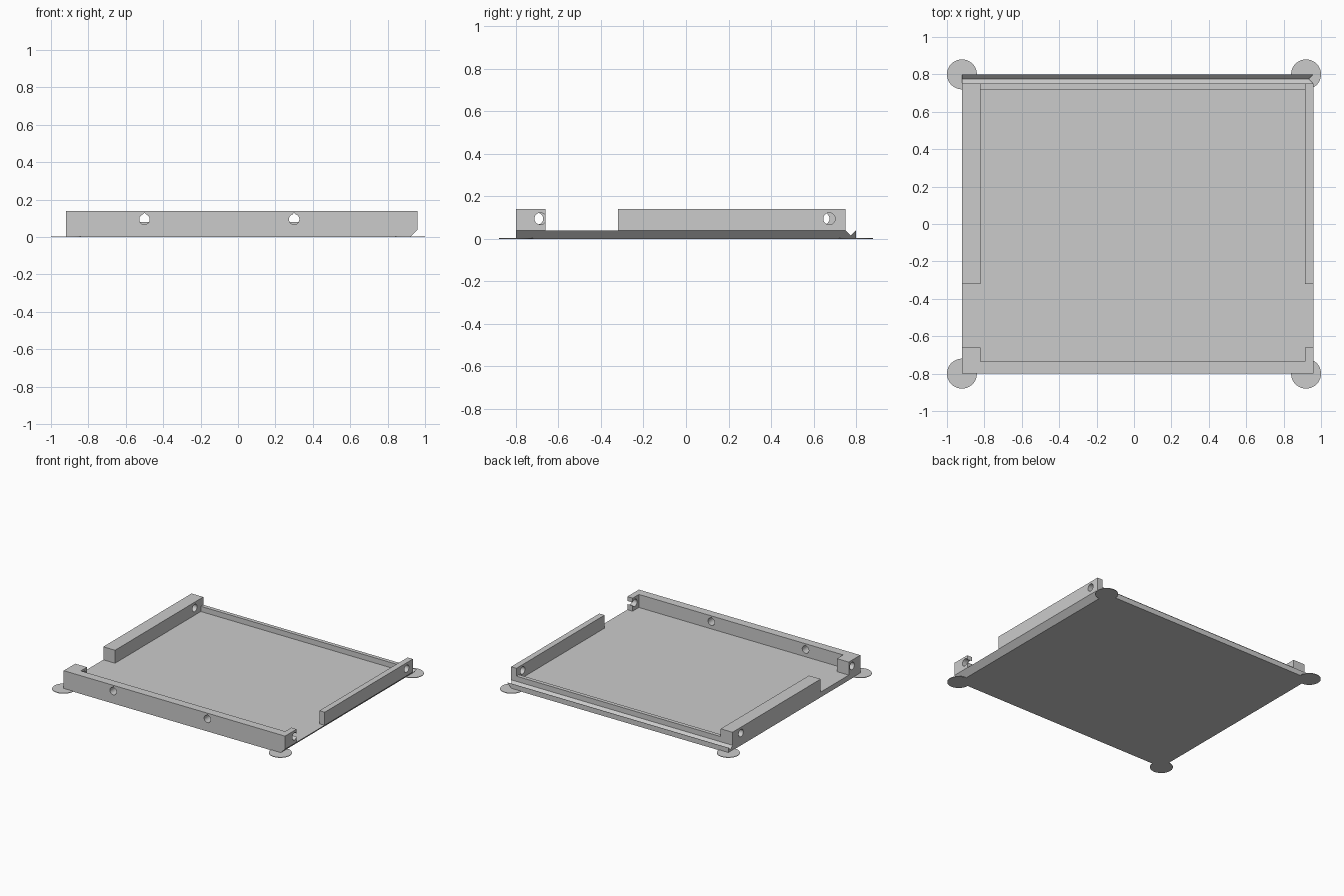
import bpy, bmesh, math
from mathutils import Vector

old = bpy.data.objects.get("Cube")
if old:
    bpy.data.objects.remove(old, do_unlink=True)

grey = bpy.data.materials.new("light_grey")
grey.use_nodes = True
colour = (0.6, 0.6, 0.6, 1)
grey.diffuse_color = colour
grey.node_tree.nodes["Principled BSDF"].inputs["Base Color"].default_value = colour

LEFT, RIGHT, FRONT, LIP_BACK = -0.92, 0.96, -0.8, 0.75
FLOOR, TOP = 0.04, 0.14
INNER_LEFT, INNER_RIGHT = -0.82, 0.915


def prism(name, points, offset):
    """Extrude a flat outline of 3D points along an offset."""
    bm = bmesh.new()
    face = bm.faces.new([bm.verts.new(p) for p in points])
    out = bmesh.ops.extrude_face_region(bm, geom=[face])
    moved = [g for g in out["geom"] if isinstance(g, bmesh.types.BMVert)]
    bmesh.ops.translate(bm, verts=moved, vec=Vector(offset))
    bmesh.ops.recalc_face_normals(bm, faces=bm.faces)
    mesh = bpy.data.meshes.new(name)
    bm.to_mesh(mesh)
    bm.free()
    mesh.materials.append(grey)
    obj = bpy.data.objects.new(name, mesh)
    bpy.context.scene.collection.objects.link(obj)
    return obj


def wall(name, outline, height=TOP):
    return prism(name, [(x, y, FLOOR) for x, y in outline], (0, 0, height - FLOOR))


def box_wall(name, x0, x1, y0, y1, height=TOP):
    return wall(name, [(x0, y0), (x1, y0), (x1, y1), (x0, y1)], height)


def drill(obj, axis, at, start, depth, tip=1.0):
    """Cut a round hole along x or y; tip above 1 peaks the top of the hole."""
    r, z, n = 0.028, 0.095, 24
    pts = []
    for i in range(n):
        a = math.tau * i / n
        u, v = at + r * math.cos(a), z + r * math.sin(a)
        if i == n // 4:
            v = z + r * tip
        pts.append((u, start, v) if axis == "y" else (start, u, v))
    cutter = prism("hole_cutter", pts, (0, depth, 0) if axis == "y" else (depth, 0, 0))
    cutter.hide_render = True
    mod = obj.modifiers.new("hole", "BOOLEAN")
    mod.operation, mod.solver, mod.object = "DIFFERENCE", "EXACT", cutter
    bpy.context.view_layer.objects.active = obj
    bpy.ops.object.modifier_apply(modifier=mod.name)
    bpy.data.objects.remove(cutter, do_unlink=True)


# Base plate with a V groove along the back and an undercut right edge
section = [(FRONT, 0), (0.8, 0), (0.8, FLOOR), (0.775, 0.015), (LIP_BACK, FLOOR), (FRONT, FLOOR)]
plate = prism("base_plate", [(LEFT, y, z) for y, z in section], (1.84, 0, 0))
for v in plate.data.vertices:
    if v.co.x > 0:
        v.co.x = 0.92 + v.co.z

# Front wall with short returns at both ends
front = wall("front_wall", [
    (LEFT, FRONT), (RIGHT, FRONT), (RIGHT, -0.66), (INNER_RIGHT, -0.66),
    (INNER_RIGHT, -0.735), (INNER_LEFT, -0.735), (INNER_LEFT, -0.66), (LEFT, -0.66)])
for x in (-0.5, 0.3):
    drill(front, "y", x, -0.9, 0.25, 1.3)
drill(front, "x", -0.685, 0.88, 0.2)
drill(front, "x", -0.70, -1.0, 0.25)

# Side walls
left_side = box_wall("thick_side_wall", LEFT, INNER_LEFT, -0.32, LIP_BACK)
drill(left_side, "x", 0.647, -1.0, 0.25)
right_side = box_wall("thin_side_wall", INNER_RIGHT, RIGHT, -0.32, LIP_BACK)
drill(right_side, "x", 0.674, 0.85, 0.2)

# Low lip along the back
box_wall("back_lip", INNER_LEFT, INNER_RIGHT, 0.72, LIP_BACK, 0.08)

# Thin corner discs
for sx, side in ((-1, "right"), (1, "left")):
    for sy, end in ((-1, "front"), (1, "back")):
        ring = [(0.92 * sx + 0.08 * math.cos(math.tau * i / 48),
                 0.8 * sy + 0.08 * math.sin(math.tau * i / 48), 0) for i in range(48)]
        prism(f"{end}_{side}_corner_disc", ring, (0, 0, 0.004))
